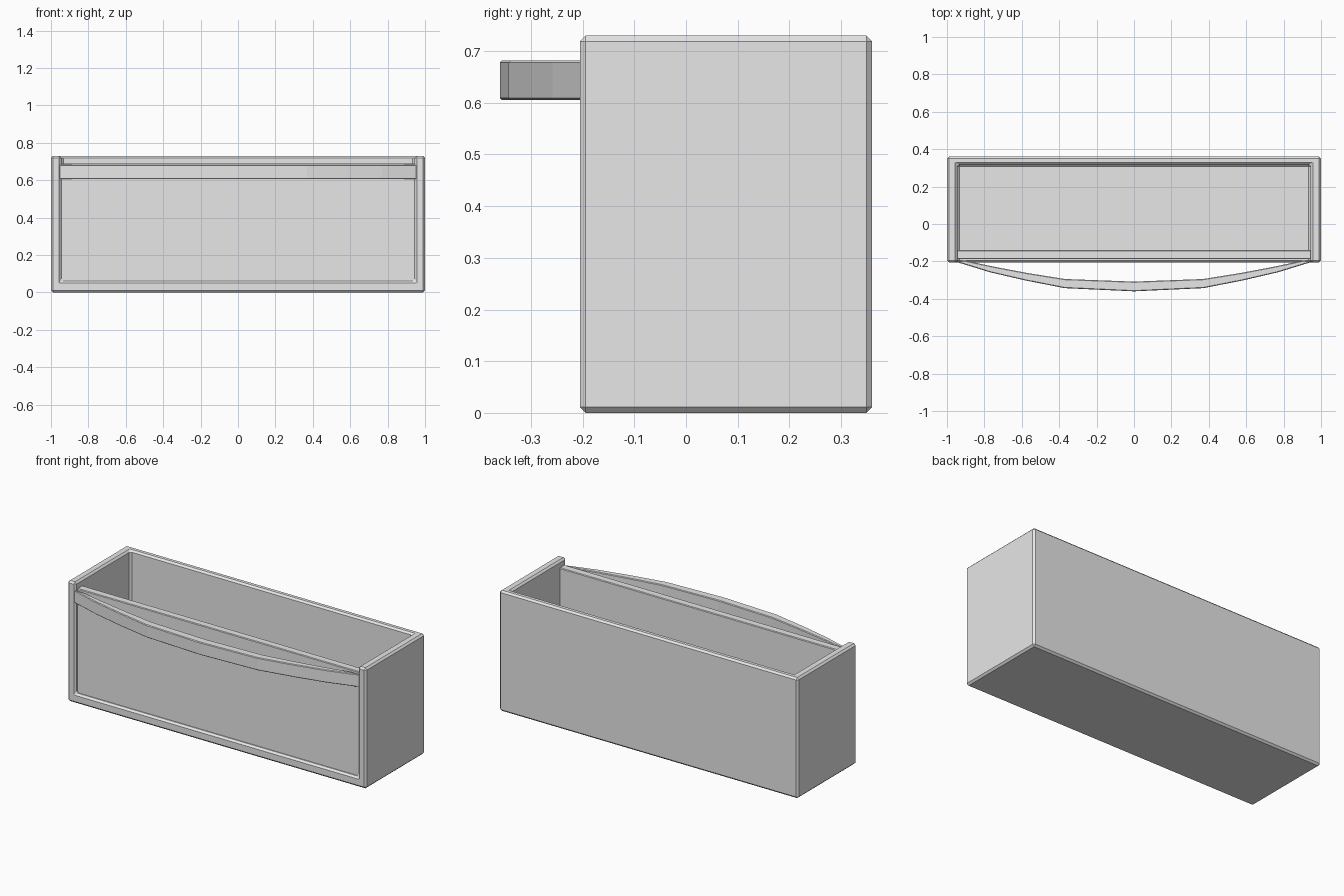
import bpy
import bmesh

cube = bpy.data.objects.get("Cube")
if cube:
    bpy.data.objects.remove(cube, do_unlink=True)

grey = bpy.data.materials.new("light grey")
grey.use_nodes = True
colour = (0.8, 0.8, 0.8, 1)
grey.diffuse_color = colour
grey.node_tree.nodes["Principled BSDF"].inputs["Base Color"].default_value = colour


def add_object(name, bm):
    bmesh.ops.recalc_face_normals(bm, faces=bm.faces[:])
    mesh = bpy.data.meshes.new(name)
    bm.to_mesh(mesh)
    bm.free()
    mesh.materials.append(grey)
    obj = bpy.data.objects.new(name, mesh)
    bpy.context.collection.objects.link(obj)
    return obj


def box(name, low, high):
    bm = bmesh.new()
    bmesh.ops.create_cube(bm, size=1)
    for v in bm.verts:
        v.co = [high[i] if v.co[i] > 0 else low[i] for i in range(3)]
    return add_object(name, bm)


def bevel(obj, width):
    mod = obj.modifiers.new("Bevel", "BEVEL")
    mod.width = width
    mod.segments = 1
    mod.limit_method = "ANGLE"
    mod.angle_limit = 0.6


# Tray: floor, back and two sides, open at the top and the front
tray = box("drawer_tray", (-1, -0.205, 0), (1, 0.36, 0.73))
cutter = box("tray_cutter", (-0.945, -1, 0.06), (0.945, 0.318, 2))
cutter.hide_render = True
cutter.hide_viewport = True
cut = tray.modifiers.new("Cavity", "BOOLEAN")
cut.operation = "DIFFERENCE"
cut.solver = "EXACT"
cut.object = cutter
bevel(tray, 0.011)

# Front panel, set back from the rim and a little lower than the sides
panel = box("front_panel", (-0.947, -0.188, 0.055), (0.947, -0.14, 0.69))
bevel(panel, 0.004)

# Bowed handle across the front
outer = [(0, -0.36), (0.37, -0.343), (0.58, -0.302), (0.77, -0.258), (0.965, -0.198)]
inner = [(0, -0.308), (0.37, -0.294), (0.57, -0.262), (0.75, -0.228), (0.9, -0.196)]


def both_sides(points):
    return [(-x, y) for x, y in reversed(points[1:])] + points


front, back = both_sides(outer), both_sides(inner)
bm = bmesh.new()
rings = []
for f, b in zip(front, back):
    rings.append([bm.verts.new((*p, z)) for p, z in
                  ((f, 0.605), (f, 0.682), (b, 0.682), (b, 0.605))])
for a, b in zip(rings, rings[1:]):
    for i in range(4):
        j = (i + 1) % 4
        bm.faces.new((a[i], a[j], b[j], b[i]))
bm.faces.new(rings[0])
bm.faces.new(rings[-1])
handle = add_object("handle", bm)
bevel(handle, 0.004)
